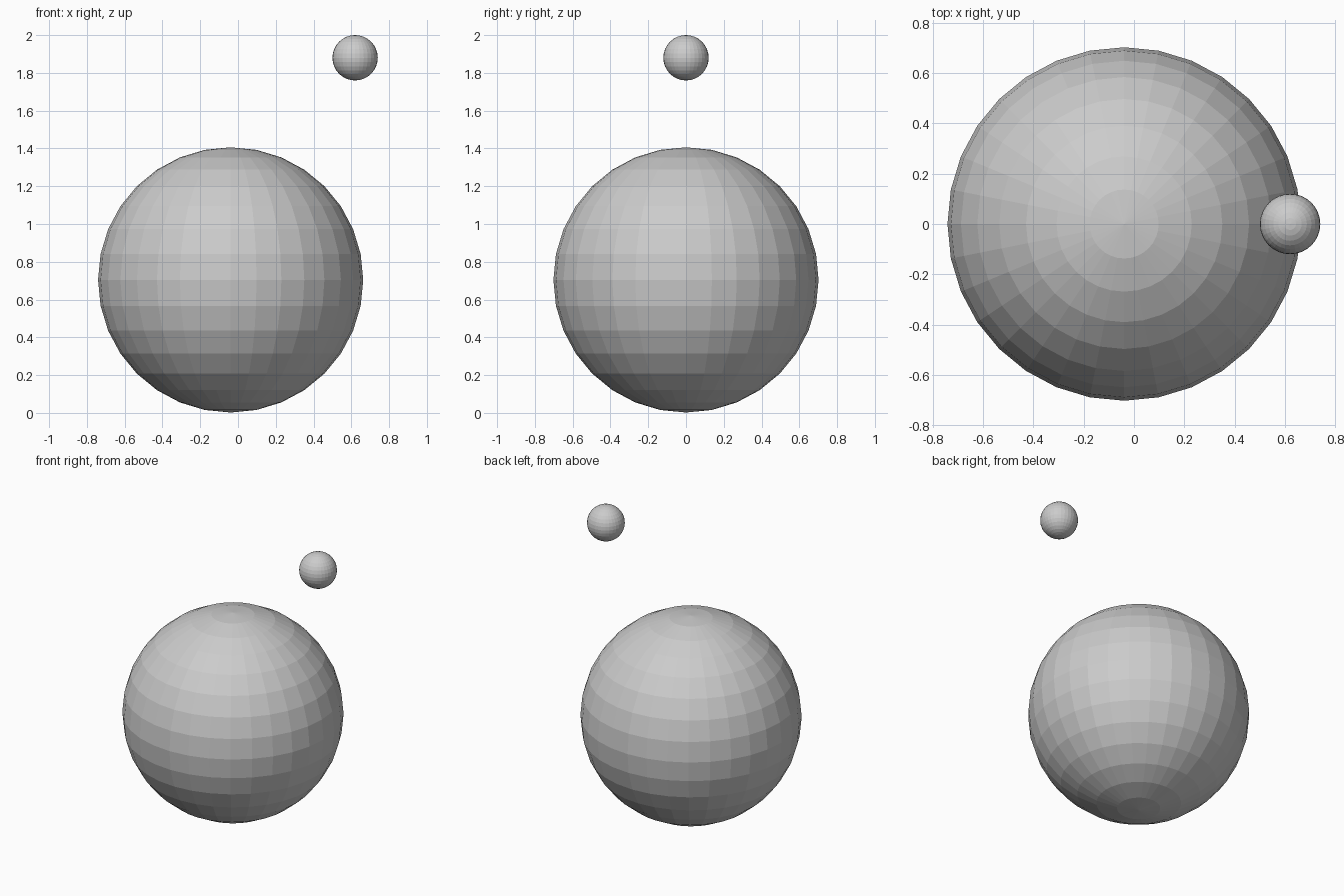
import bpy

if "Cube" in bpy.data.objects:
    bpy.data.objects.remove(bpy.data.objects["Cube"])


def ball(name, radius, location):
    """Flat-shaded UV sphere, 32 segments by 16 rings."""
    bpy.ops.mesh.primitive_uv_sphere_add(
        segments=32, ring_count=16, radius=radius, location=location)
    bpy.context.object.name = name


# Large body resting on the floor
ball("large_sphere", 0.702, (-0.039, 0, 0.704))

# Small ball floating above and to the right
ball("small_sphere", 0.12, (0.62, 0, 1.88))
